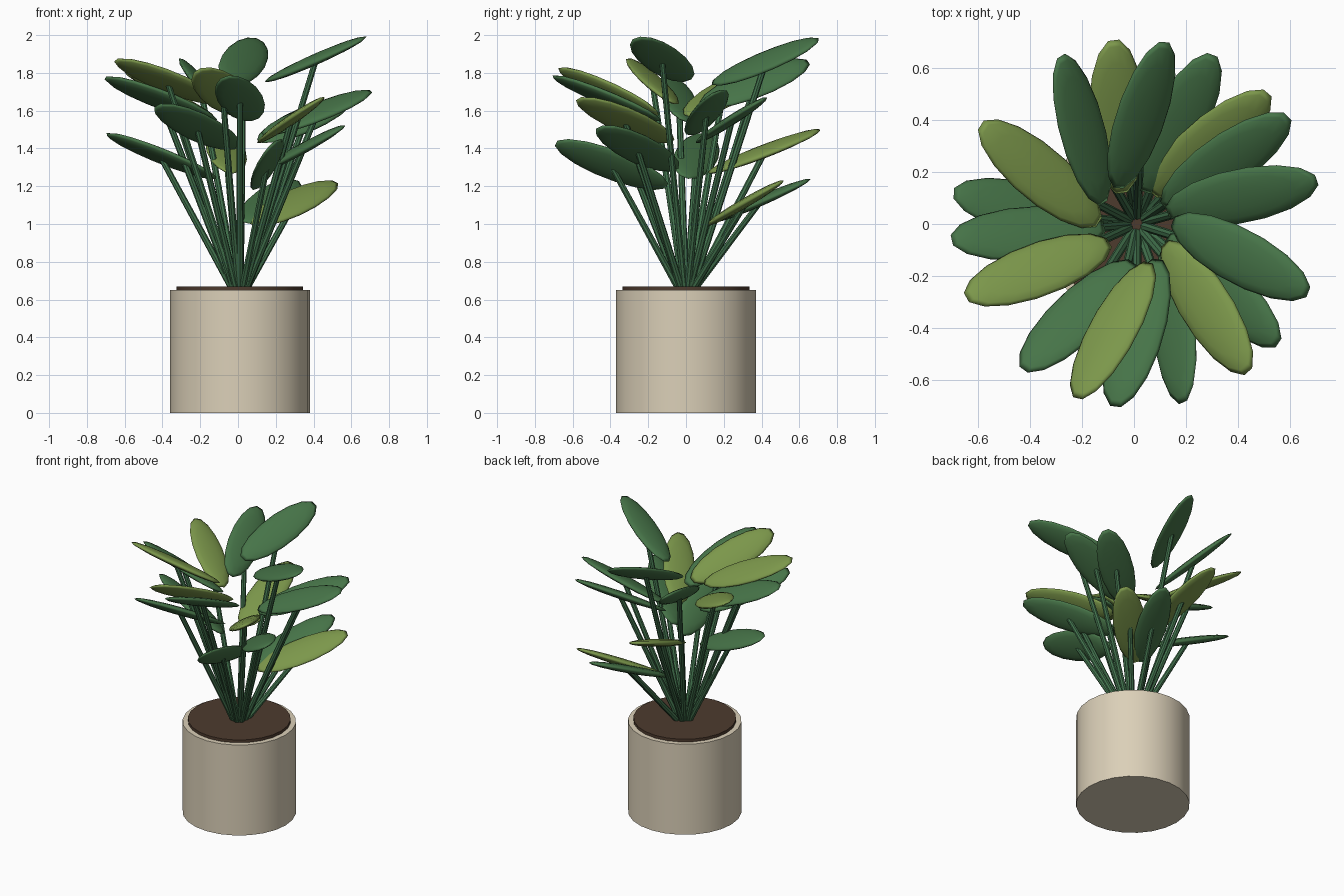
import bpy, math
from mathutils import Vector, Matrix

if "Cube" in bpy.data.objects:
    bpy.data.objects.remove(bpy.data.objects["Cube"])


def material(name, rgb):
    m = bpy.data.materials.new(name)
    m.diffuse_color = (*rgb, 1)
    m.use_nodes = True
    m.node_tree.nodes["Principled BSDF"].inputs["Base Color"].default_value = m.diffuse_color
    return m


GREEN = material("leaf green", (0.062, 0.175, 0.065))
OLIVE = material("olive leaf", (0.20, 0.31, 0.07))
STEM = material("stem green", (0.055, 0.17, 0.075))
CREAM = material("pot cream", (0.71, 0.63, 0.48))
SOIL = material("soil brown", (0.075, 0.043, 0.027))

CX = 0.01  # the pot sits slightly off the middle of the foliage


def finish(name, mat):
    ob = bpy.context.object
    ob.name = name
    ob.data.materials.append(mat)
    bpy.ops.object.shade_smooth_by_angle(angle=math.radians(40))
    return ob


def cylinder(name, mat, r, z0, z1):
    bpy.ops.mesh.primitive_cylinder_add(vertices=24, radius=r, depth=z1 - z0,
                                        location=(CX, 0, (z0 + z1) / 2))
    return finish(name, mat)


# Pot and soil
cylinder("pot", CREAM, 0.37, 0, 0.65)
cylinder("soil", SOIL, 0.335, 0.60, 0.67)


def stem(i, a, b):
    d = b - a
    bpy.ops.mesh.primitive_cone_add(vertices=8, radius1=0.019, radius2=0.016, depth=d.length)
    ob = finish(f"stem_{i}", STEM)
    ob.matrix_world = Matrix.Translation((a + b) / 2) @ d.to_track_quat('Z', 'Y').to_matrix().to_4x4()


def leaf(i, centre, heading, roll, mat):
    bpy.ops.mesh.primitive_uv_sphere_add(segments=16, ring_count=8, radius=1)
    ob = finish(f"leaf_{i}", mat)
    # flattened ellipsoid with blunt tips, rolled, tilted up, then turned outward
    ob.data.transform(Matrix.Diagonal((0.322, 0.112, 0.026, 1)) @ Matrix.Rotation(math.pi / 16, 4, 'Z'))
    ob.matrix_world = (Matrix.Translation(centre)
                       @ Matrix.Rotation(math.radians(heading), 4, 'Z')
                       @ Matrix.Rotation(math.radians(-21), 4, 'Y')
                       @ Matrix.Rotation(math.radians(roll), 4, 'X'))


# Leaves in golden-angle spiral: (height, yaw, roll); every third one is olive
LEAVES = [(1.665, -16, 22), (1.11, -6, 22), (1.66, 0, 22), (1.40, -6, 25),
          (1.385, -7, 12), (1.515, -13, 25), (1.59, -3, 20), (1.685, -12, 18),
          (1.315, -13, 42), (1.12, -4, 15), (1.755, -4, 22), (1.872, -10, 18),
          (1.745, -14, 38), (1.70, -15, 35), (1.55, 1, 22), (1.36, -5, 22),
          (1.55, -7, 24), (1.86, -15, 32)]
for i, (z, yaw, roll) in enumerate(LEAVES):
    az = 270 + 137.5 * i
    out = Vector((math.cos(math.radians(az)), math.sin(math.radians(az)), 0))
    centre = Vector((CX, 0, z)) + out * 0.42
    stem(i, Vector((CX, 0, 0.62)) + out * 0.02, centre - Vector((0, 0, 0.01)))
    leaf(i, centre, az + yaw, roll, OLIVE if i % 3 == 1 else GREEN)
